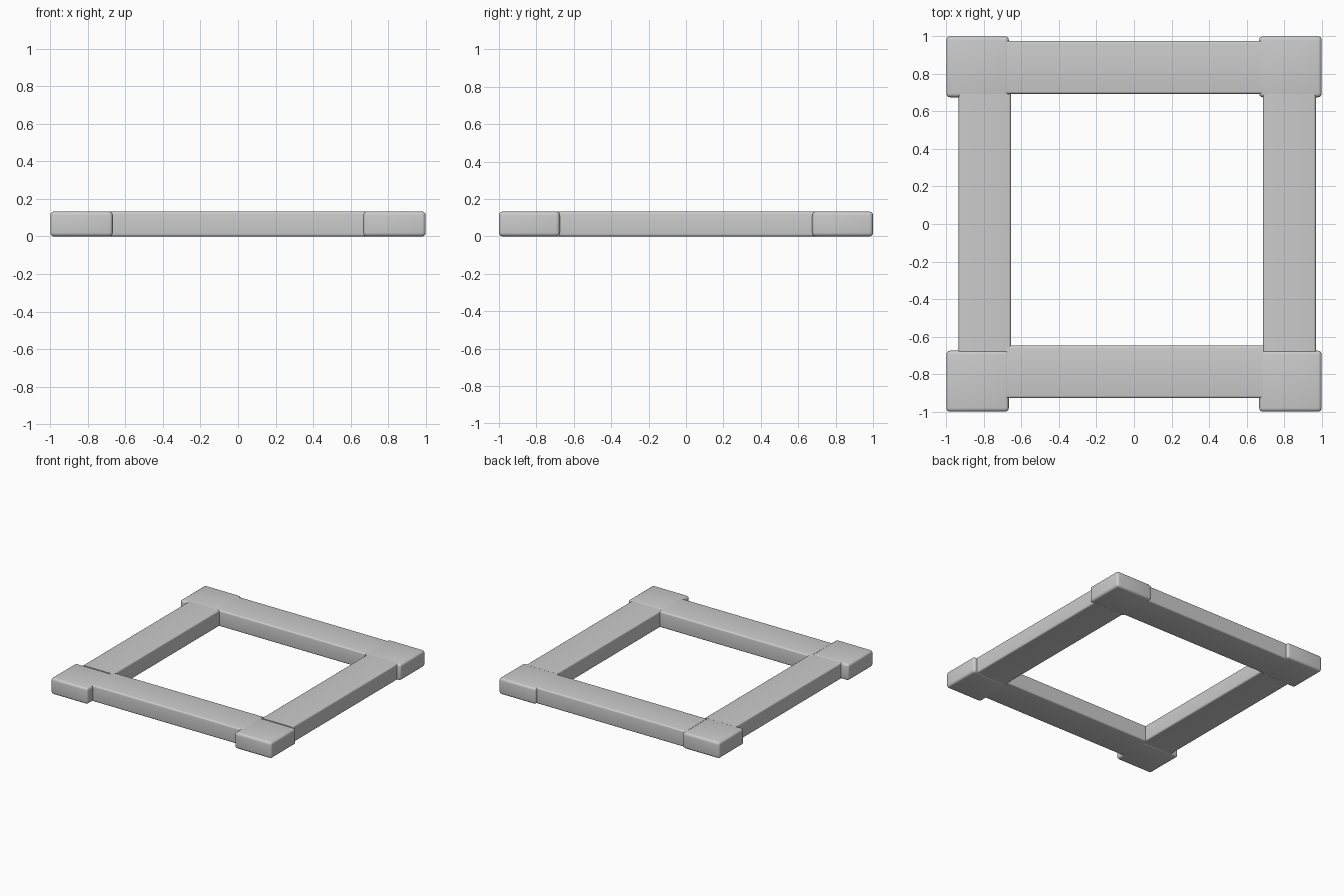
import bpy, bmesh

if "Cube" in bpy.data.objects:
    bpy.data.objects.remove(bpy.data.objects["Cube"])

H = 0.133   # frame thickness


def bar(name, x0, x1, y0, y1, radius, axis=None):
    """Rounded box; with an axis, only edges running along it are rounded."""
    bm = bmesh.new()
    bmesh.ops.create_cube(bm, size=1)
    for v in bm.verts:
        v.co.x = x1 if v.co.x > 0 else x0
        v.co.y = y1 if v.co.y > 0 else y0
        v.co.z = H if v.co.z > 0 else 0
    edges = [e for e in bm.edges if axis is None or
             abs((e.verts[0].co - e.verts[1].co)[axis]) > 1e-4]
    bmesh.ops.bevel(bm, geom=edges, offset=radius, segments=4,
                    profile=0.5, affect='EDGES')
    me = bpy.data.meshes.new(name)
    bm.to_mesh(me)
    bm.free()
    ob = bpy.data.objects.new(name, me)
    bpy.context.collection.objects.link(ob)
    bpy.context.view_layer.objects.active = ob
    bpy.ops.object.select_all(action='DESELECT')
    ob.select_set(True)
    bpy.ops.object.shade_smooth_by_angle()


# Corner blocks
for sx, side in ((-1, "left"), (1, "right")):
    for sy, end in ((-1, "front"), (1, "back")):
        xs = sorted((sx * 0.667, sx))
        ys = sorted((sy * 0.675, sy))
        bar(f"corner_{end}_{side}", *xs, *ys, 0.02)

# Rails, each shifted slightly off the block centres
bar("rail_back", -0.68, 0.69, 0.693, 0.976, 0.013, 0)
bar("rail_front", -0.68, 0.69, -0.928, -0.647, 0.013, 0)
bar("rail_left", -0.934, -0.655, -0.68, 0.693, 0.013, 1)
bar("rail_right", 0.687, 0.969, -0.68, 0.693, 0.013, 1)
